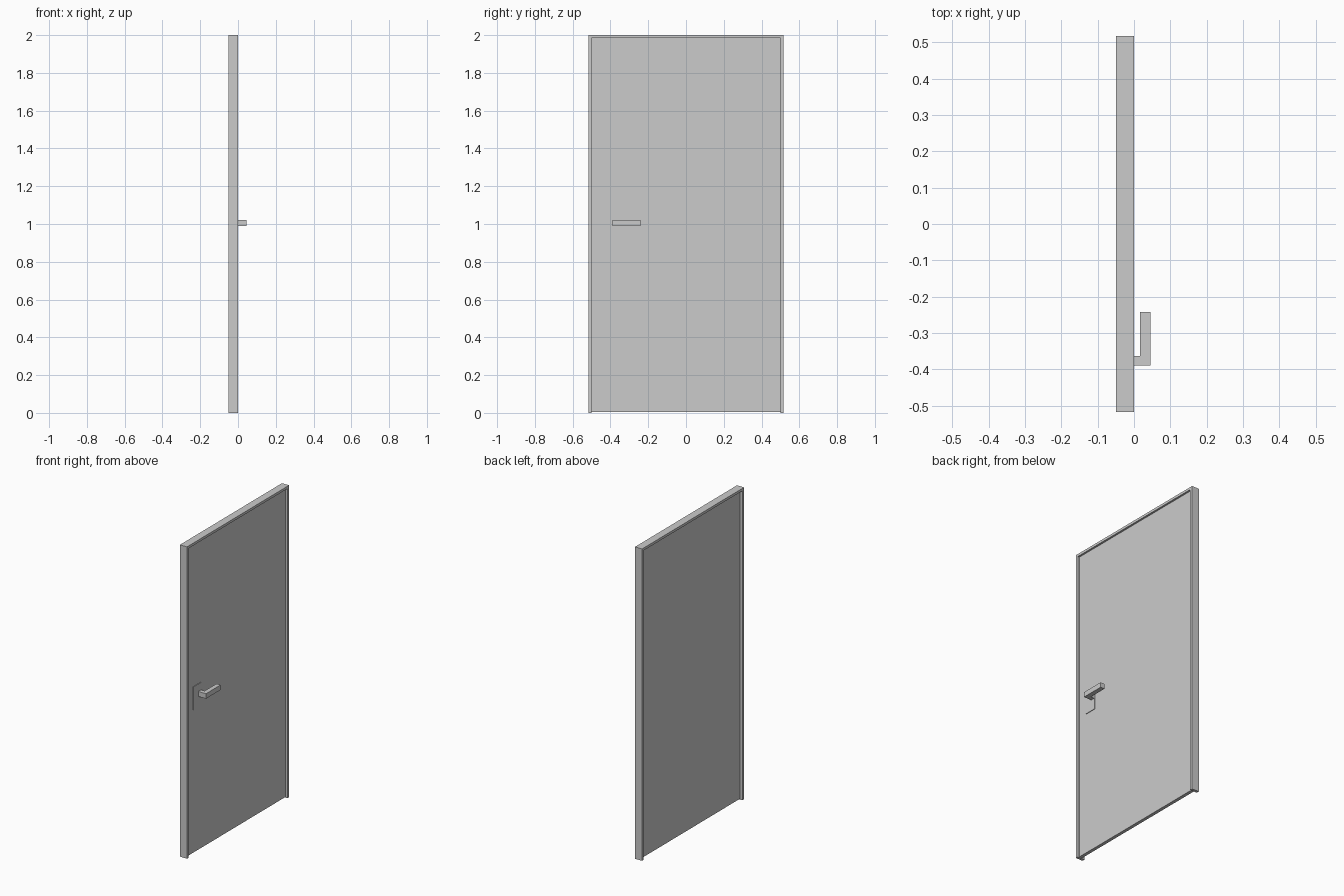
import bpy
import bmesh
from mathutils import Vector

cube = bpy.data.objects.get("Cube")
if cube:
    bpy.data.objects.remove(cube, do_unlink=True)

# One plain grey for everything
grey = bpy.data.materials.new("light_grey")
grey.use_nodes = True
grey.diffuse_color = (0.6, 0.6, 0.6, 1)
bsdf = grey.node_tree.nodes["Principled BSDF"]
bsdf.inputs["Base Color"].default_value = grey.diffuse_color
bsdf.inputs["Roughness"].default_value = 0.6


def extrude(name, outline, direction):
    """Sweep a closed flat outline along a direction into a solid."""
    bm = bmesh.new()
    face = bm.faces.new([bm.verts.new(p) for p in outline])
    swept = bmesh.ops.extrude_face_region(bm, geom=[face], use_keep_orig=True)
    verts = [g for g in swept["geom"] if isinstance(g, bmesh.types.BMVert)]
    bmesh.ops.translate(bm, vec=Vector(direction), verts=verts)
    bmesh.ops.recalc_face_normals(bm, faces=bm.faces)
    mesh = bpy.data.meshes.new(name)
    bm.to_mesh(mesh)
    bm.free()
    mesh.materials.append(grey)
    obj = bpy.data.objects.new(name, mesh)
    bpy.context.collection.objects.link(obj)
    return obj


def slab(name, x0, x1, y0, y1, z0, z1):
    """Box given by its limits."""
    outline = [(x0, y0, z0), (x0, y1, z0), (x0, y1, z1), (x0, y0, z1)]
    return extrude(name, outline, (x1 - x0, 0, 0))


# Frame: two jambs and a header, open at the floor
half, inner, top, depth = 0.517, 0.5, 2.0, 0.05
lintel = top - 0.016
arch = [(-half, 0), (-half, top), (half, top), (half, 0),
        (inner, 0), (inner, lintel), (-inner, lintel), (-inner, 0)]
extrude("door_frame", [(-depth, y, z) for y, z in arch], (depth, 0, 0))

# Door leaf, recessed on both sides
face_x = -0.012
slab("door_leaf", -0.033, face_x, -inner, inner, 0.005, lintel)

# Handle: thin backplate and an L-shaped lever
slab("handle_backplate", face_x, face_x + 0.004, -0.437, -0.362, 0.92, 1.07)
lever = [(face_x, -0.39), (0.046, -0.39), (0.046, -0.242),
         (0.017, -0.242), (0.017, -0.363), (face_x, -0.363)]
extrude("handle_lever", [(x, y, 0.99) for x, y in lever], (0, 0, 0.032))
